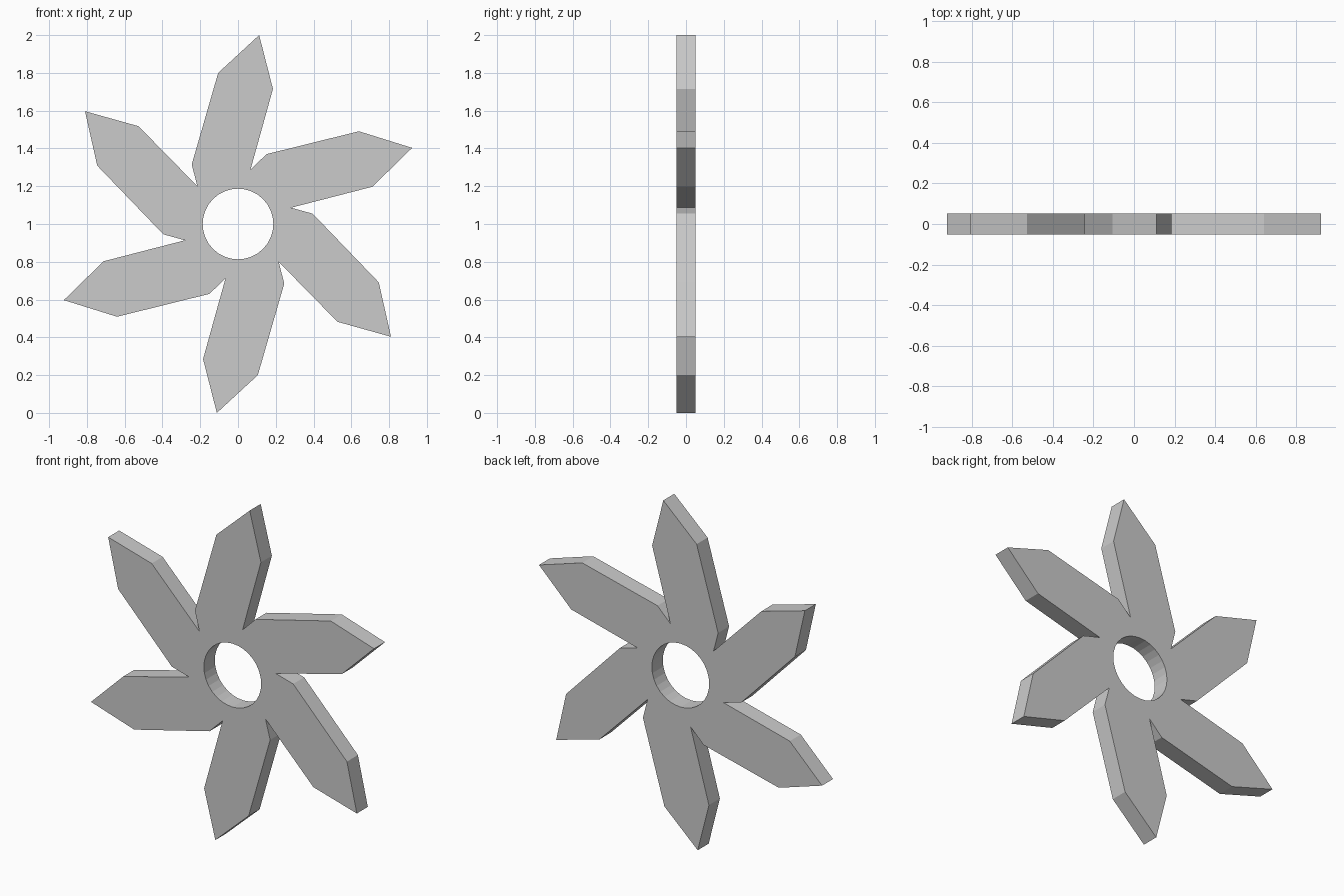
import bpy, bmesh
from math import cos, sin, pi
from mathutils import Vector

if "Cube" in bpy.data.objects:
    bpy.data.objects.remove(bpy.data.objects["Cube"])

HALF = 0.051
HOLE_R, HOLE_SIDES = 0.187, 32
# one blade, relative to the hub centre: notch, shoulder, upper bend, tip, lower bend
BLADE = [(-0.215, 0.20), (-0.245, 0.315), (-0.105, 0.80), (0.112, 1.0), (0.185, 0.715)]


def turned(p, a):
    return (p[0] * cos(a) - p[1] * sin(a), p[0] * sin(a) + p[1] * cos(a))


def loop_edges(bm, pts):
    vs = [bm.verts.new((x, -HALF, z + 1)) for x, z in pts]
    return [bm.edges.new((vs[i - 1], vs[i])) for i in range(len(vs))]


# flat outline: six blades around a round hole
bm = bmesh.new()
outline = [turned(p, -k * pi / 3) for k in range(6) for p in BLADE]
hole = [turned((HOLE_R, 0), 2 * pi * i / HOLE_SIDES) for i in range(HOLE_SIDES)]
edges = loop_edges(bm, outline) + loop_edges(bm, hole)
bmesh.ops.triangle_fill(bm, edges=edges, use_beauty=True, normal=Vector((0, -1, 0)))

# thickness
ext = bmesh.ops.extrude_face_region(bm, geom=bm.faces[:], use_keep_orig=True)
new_verts = [g for g in ext["geom"] if isinstance(g, bmesh.types.BMVert)]
bmesh.ops.translate(bm, verts=new_verts, vec=(0, 2 * HALF, 0))
bmesh.ops.recalc_face_normals(bm, faces=bm.faces[:])

mesh = bpy.data.meshes.new("throwing_star")
bm.to_mesh(mesh)
bm.free()
bpy.context.collection.objects.link(bpy.data.objects.new("throwing_star", mesh))
